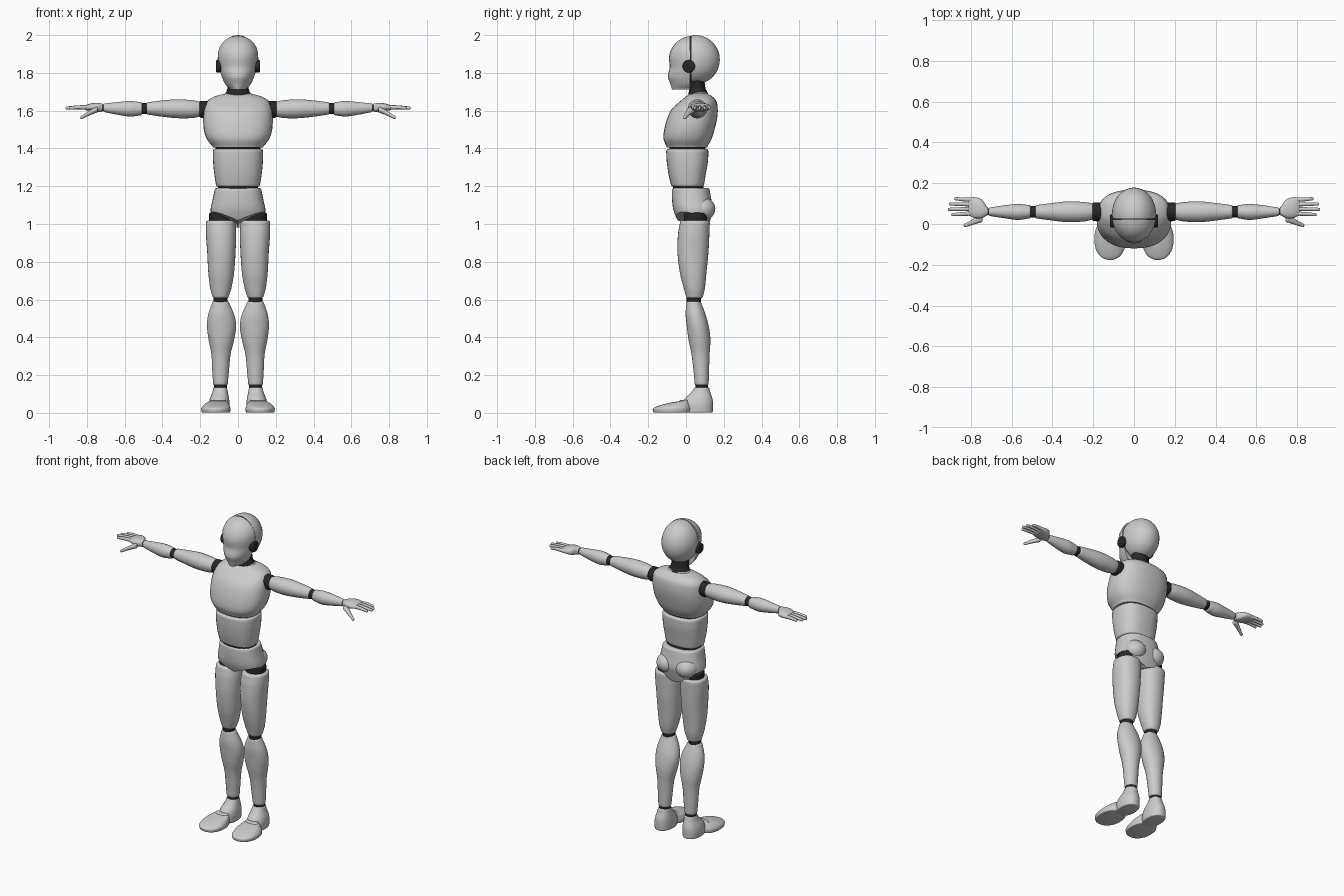
import bpy, bmesh, math
from mathutils import Vector, Matrix

cube = bpy.data.objects.get("Cube")
if cube:
    bpy.data.objects.remove(cube, do_unlink=True)


def material(name, value):
    mat = bpy.data.materials.new(name)
    mat.use_nodes = True
    colour = (value, value, value, 1)
    mat.diffuse_color = colour
    mat.node_tree.nodes["Principled BSDF"].inputs["Base Color"].default_value = colour
    return mat


SHELL = material("light grey shell", .6)
JOINT = material("dark joint", .02)
SEGMENTS = 32


def finish(bm, name, mat, cuts=()):
    """Cut by planes, cap, smooth below a sharp angle and link."""
    for point, normal in cuts:
        geom = bm.verts[:] + bm.edges[:] + bm.faces[:]
        cut = bmesh.ops.bisect_plane(bm, geom=geom, plane_co=point, plane_no=normal, clear_outer=True)
        rim = [g for g in cut["geom_cut"] if isinstance(g, bmesh.types.BMEdge)]
        if rim:
            bmesh.ops.edgeloop_fill(bm, edges=rim)
    bmesh.ops.recalc_face_normals(bm, faces=bm.faces[:])
    for face in bm.faces:
        face.smooth = True
    for edge in bm.edges:
        edge.smooth = edge.calc_face_angle(0) < math.radians(38)
    mesh = bpy.data.meshes.new(name)
    bm.to_mesh(mesh)
    bm.free()
    mesh.materials.append(mat)
    obj = bpy.data.objects.new(name, mesh)
    bpy.context.collection.objects.link(obj)
    return obj


def smooth_rings(keys, steps=5):
    """Hermite curve through key rings, measured along the first value."""
    keys = [Vector(k) for k in keys]
    last = len(keys) - 1
    slopes = []
    for i in range(len(keys)):
        a, b = keys[max(i - 1, 0)], keys[min(i + 1, last)]
        slopes.append((b - a) / (b[0] - a[0]))
    rings = []
    for i in range(last):
        span = keys[i + 1][0] - keys[i][0]
        for j in range(steps):
            u = j / steps
            v = 1 - u
            rings.append(keys[i] * (v * v * (1 + 2 * u)) + keys[i + 1] * (u * u * (1 + 2 * v))
                         + slopes[i] * (span * u * v * v) - slopes[i + 1] * (span * u * u * v))
    return rings + [keys[last]]


def loft(name, mat, keys, axis="z", side=1, power=2, bevel=.01, cuts=()):
    """Skin rings of (position, centre a, centre b, radius a, radius b) with rounded ends."""
    rings = smooth_rings(keys)
    start, end = rings[0], rings[-1]
    for k in (1, 2, 3):
        angle = k * math.pi / 6
        drop, inset = bevel * math.sin(angle), bevel * (1 - math.cos(angle))
        if bevel:
            rings.insert(0, start + Vector((-drop, 0, 0, -inset, -inset)))
            rings.append(end + Vector((drop, 0, 0, -inset, -inset)))
    bm = bmesh.new()
    loops = []
    for t, ca, cb, ra, rb in rings:
        loop = []
        for k in range(SEGMENTS):
            angle = math.tau * k / SEGMENTS
            c, s = math.cos(angle), math.sin(angle)
            a = ca + ra * math.copysign(abs(c) ** (2 / power), c)
            b = cb + rb * math.copysign(abs(s) ** (2 / power), s)
            loop.append(bm.verts.new((side * a, b, t) if axis == "z" else (side * t, a, b)))
        loops.append(loop)
    for low, high in zip(loops, loops[1:]):
        for k in range(SEGMENTS):
            n = (k + 1) % SEGMENTS
            bm.faces.new((low[k], low[n], high[n], high[k]))
    bm.faces.new(loops[0])
    bm.faces.new(loops[-1])
    return finish(bm, name, mat, cuts)


def ellipsoid(name, mat, centre, radii, cuts=()):
    bm = bmesh.new()
    bmesh.ops.create_uvsphere(bm, u_segments=SEGMENTS, v_segments=20, radius=1)
    bm.transform(Matrix.Translation(centre) @ Matrix.Diagonal((*radii, 1)))
    return finish(bm, name, mat, cuts)


# Head: face plate and skull shell either side of a dark seam
loft("face_plate", SHELL, [
    (1.715, 0, .04, .045, .115), (1.74, 0, .04, .068, .122), (1.78, 0, .04, .087, .136),
    (1.83, 0, .04, .101, .126), (1.88, 0, .04, .108, .13), (1.92, 0, .04, .104, .12),
    (1.96, 0, .04, .084, .092), (1.985, 0, .045, .054, .06), (1.998, 0, .05, .02, .02)],
    bevel=.004, cuts=[((0, .021, 1.8), (0, 1, 0))])
ellipsoid("skull_shell", SHELL, (0, .05, 1.87), (.108, .129, .13), [((0, .028, 1.8), (0, -1, 0))])
ellipsoid("head_seam", JOINT, (0, .046, 1.87), (.105, .125, .127),
          [((0, .04, 1.8), (0, 1, 0)), ((0, .01, 1.8), (0, -1, 0))])

# Neck and torso
loft("neck", JOINT, [(1.66, 0, .068, .075, .06), (1.69, 0, .065, .066, .052),
                     (1.72, 0, .06, .056, .043), (1.79, 0, .052, .055, .043)])
loft("chest", SHELL, [
    (1.41, 0, .005, .135, .108), (1.45, 0, .008, .165, .127), (1.5, 0, .018, .181, .133),
    (1.56, 0, .033, .184, .132), (1.61, 0, .047, .179, .121), (1.65, 0, .065, .163, .096),
    (1.675, 0, .07, .125, .07), (1.69, 0, .07, .07, .045)], power=2.4, bevel=.006)
loft("upper_waist_joint", JOINT, [(1.38, 0, .007, .118, .095), (1.42, 0, .007, .118, .095)], power=2.4)
loft("abdomen", SHELL, [
    (1.21, 0, .008, .117, .088), (1.26, 0, .006, .125, .098),
    (1.33, 0, .007, .132, .109), (1.385, 0, .007, .133, .112)], power=2.5, bevel=.012)
loft("lower_waist_joint", JOINT, [(1.17, 0, .015, .106, .082), (1.22, 0, .01, .106, .08)], power=2.4)

# Pelvis, trimmed to sloping leg openings
loft("pelvis", SHELL, [
    (.99, 0, .045, .13, .075), (1.04, 0, .04, .143, .094), (1.08, 0, .037, .145, .105),
    (1.13, 0, .03, .134, .104), (1.18, 0, .025, .124, .1)], power=2.4,
    cuts=[((0, .03, 1), (s * .4, -.25, -1)) for s in (1, -1)])

for side, label in ((1, "left_"), (-1, "right_")):
    def part(name, mat, keys, axis="z", **options):
        return loft(label + name, mat, keys, axis, side, **options)

    ellipsoid(label + "buttock", SHELL, (side * .068, .085, 1.08), (.068, .07, .062))
    part("ear_disc", JOINT, [(.095, .015, 1.835, .033, .033), (.11, .015, 1.835, .033, .033)],
         "x", bevel=.007)

    # Leg
    part("hip_joint", JOINT, [(.98, .092, .05, .06, .06), (1.05, .092, .05, .062, .062)])
    part("thigh", SHELL, [
        (.62, .092, .045, .044, .046), (.66, .091, .044, .056, .056), (.74, .089, .038, .068, .07),
        (.85, .088, .037, .075, .082), (.95, .09, .041, .08, .083), (1.005, .092, .047, .078, .079)],
        bevel=.014, power=2.2)
    part("knee_joint", JOINT, [(.57, .093, .042, .036, .037), (.63, .093, .042, .038, .04)])
    part("shin", SHELL, [
        (.155, .093, .083, .039, .037), (.22, .092, .081, .044, .041), (.31, .09, .077, .051, .048),
        (.39, .088, .071, .068, .058), (.46, .087, .062, .077, .058), (.52, .089, .051, .069, .053),
        (.58, .092, .041, .046, .04)])
    part("ankle_joint", JOINT, [(.11, .093, .083, .034, .034), (.17, .093, .083, .034, .034)])
    part("heel", SHELL, [
        (.008, .1, .062, .054, .08), (.045, .1, .062, .055, .081), (.075, .098, .067, .051, .073),
        (.105, .095, .077, .042, .053), (.128, .094, .083, .037, .041)], bevel=.007, power=2.2)
    part("toe_cap", SHELL, [
        (.008, .117, -.075, .076, .1), (.025, .117, -.073, .077, .1), (.042, .114, -.055, .068, .077),
        (.055, .109, -.03, .055, .048), (.062, .106, -.01, .043, .025)], bevel=.006, power=2.2)

    # Arm
    part("shoulder_joint", JOINT, [(.14, .06, 1.607, .045, .044), (.195, .06, 1.607, .046, .045)], "x")
    part("upper_arm", SHELL, [
        (.205, .061, 1.608, .04, .04), (.24, .06, 1.608, .047, .047), (.32, .06, 1.61, .051, .05),
        (.4, .06, 1.611, .043, .043), (.475, .06, 1.612, .033, .033)], "x")
    part("elbow_joint", JOINT, [(.46, .06, 1.611, .029, .029), (.53, .06, 1.611, .029, .029)], "x")
    part("forearm", SHELL, [
        (.515, .06, 1.61, .033, .035), (.57, .059, 1.61, .039, .041), (.64, .06, 1.612, .031, .033),
        (.705, .06, 1.615, .021, .023)], "x", bevel=.008)

    # Hand
    part("wrist_joint", JOINT, [(.7, .06, 1.615, .016, .017), (.73, .062, 1.616, .016, .016)], "x")
    part("palm", SHELL, [
        (.722, .063, 1.616, .022, .022), (.745, .074, 1.617, .045, .024),
        (.78, .08, 1.618, .051, .02), (.805, .084, 1.616, .045, .014)], "x", bevel=.006, power=2.3)
    part("thumb", SHELL, [(.75, .03, 1.605, .022, .016), (.79, .01, 1.586, .014, .013),
                          (.828, -.007, 1.564, .009, .009)], "x", bevel=.007)
    for i, (finger, tip) in enumerate((("index", .89), ("middle", .907), ("ring", .9), ("little", .875))):
        y = .052 + .022 * i
        fan = .004 * (i - 1.5)
        part(finger + "_finger", SHELL, [
            (.79, y, 1.616, .0105, .012), (.84, y + fan / 2, 1.618, .0095, .0105),
            (tip, y + fan, 1.614, .0075, .008)], "x", bevel=.006)
